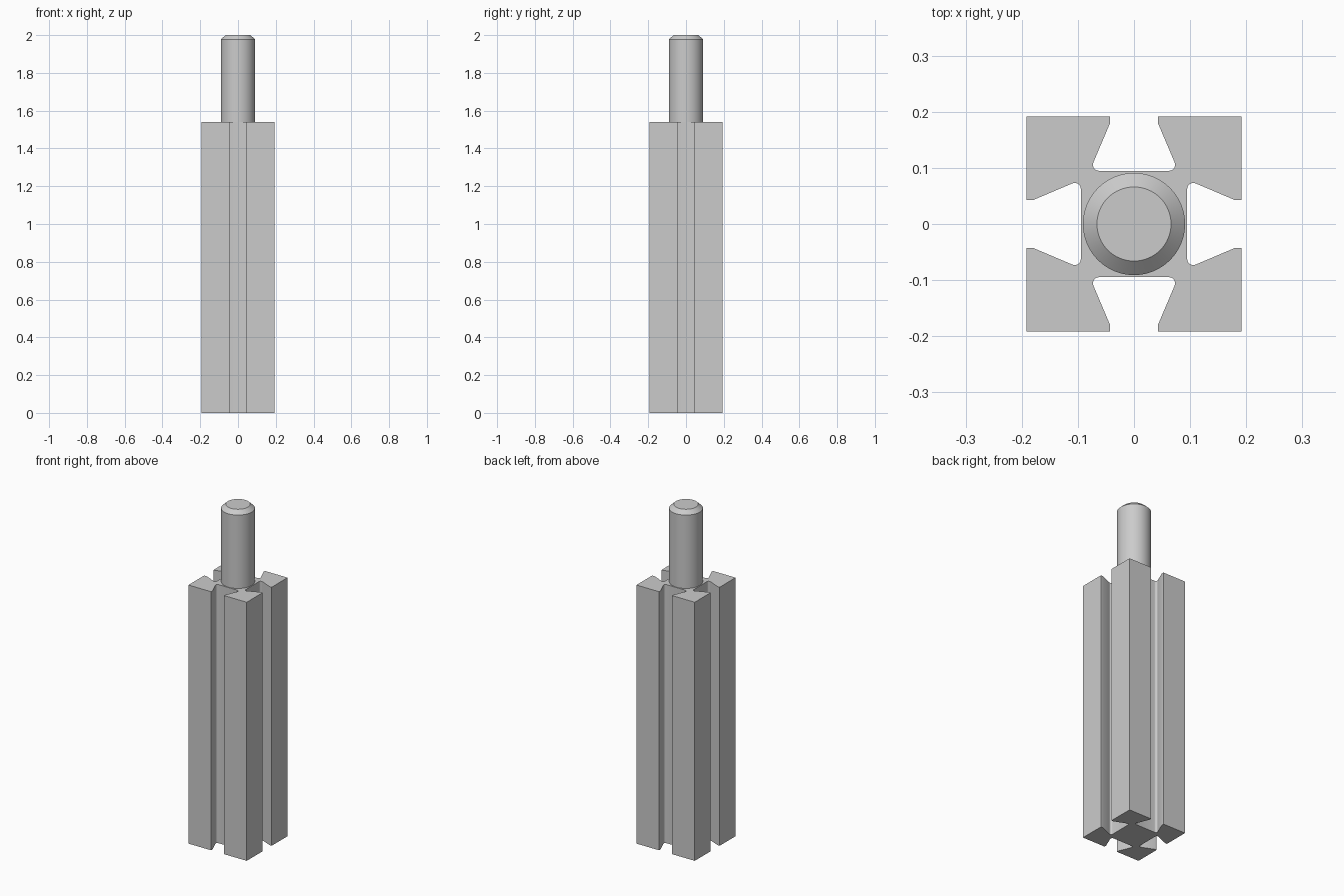
import bpy, bmesh, math
from mathutils import Matrix, Vector

cube = bpy.data.objects.get("Cube")
if cube:
    bpy.data.objects.remove(cube, do_unlink=True)

HALF, BODY_TOP, TOP = 0.192, 1.54, 2.0
PIN_R, TIP_R, CHAMFER_Z = 0.091, 0.066, 1.977

grey = bpy.data.materials.new("plain grey")
grey.use_nodes = True
colour = (0.6, 0.6, 0.6, 1)
grey.diffuse_color = colour
grey.node_tree.nodes["Principled BSDF"].inputs["Base Color"].default_value = colour


def add_object(name, bm):
    bmesh.ops.recalc_face_normals(bm, faces=bm.faces)
    mesh = bpy.data.meshes.new(name)
    bm.to_mesh(mesh)
    bm.free()
    mesh.materials.append(grey)
    obj = bpy.data.objects.new(name, mesh)
    bpy.context.collection.objects.link(obj)
    bpy.ops.object.select_all(action="DESELECT")
    obj.select_set(True)
    bpy.context.view_layer.objects.active = obj
    bpy.ops.object.shade_smooth_by_angle(angle=math.radians(30))
    return obj


# Slotted body: half of a dovetail slot, mirrored, then repeated on four sides
half_slot = [Vector((0.043, HALF)), Vector((0.043, 0.179))]
centre, radius = Vector((0.0625, 0.1055)), 0.0108
for i in range(7):
    a = math.radians(25 - 115 * i / 6)
    half_slot.append(centre + radius * Vector((math.cos(a), math.sin(a))))
side = [Vector((HALF, HALF))] + half_slot
side += [Vector((-p.x, p.y)) for p in reversed(half_slot)]
outline = [Matrix.Rotation(k * math.pi / 2, 2) @ p for k in range(4) for p in side]

bm = bmesh.new()
base = bm.faces.new([bm.verts.new((p.x, p.y, 0)) for p in outline])
top = bmesh.ops.extrude_face_region(bm, geom=[base], use_keep_orig=True)
bmesh.ops.translate(bm, vec=(0, 0, BODY_TOP),
                    verts=[v for v in top["geom"] if isinstance(v, bmesh.types.BMVert)])
add_object("slotted_body", bm)

# Round pin with a chamfered tip
bm = bmesh.new()
steps = 64
rings = []
for r, z in ((PIN_R, BODY_TOP), (PIN_R, CHAMFER_Z), (TIP_R, TOP)):
    rings.append([bm.verts.new((r * math.cos(t), r * math.sin(t), z))
                  for t in (2 * math.pi * i / steps for i in range(steps))])
for low, high in zip(rings, rings[1:]):
    for i in range(steps):
        j = (i + 1) % steps
        bm.faces.new((low[i], low[j], high[j], high[i]))
bm.faces.new(rings[-1])
add_object("round_pin", bm)
